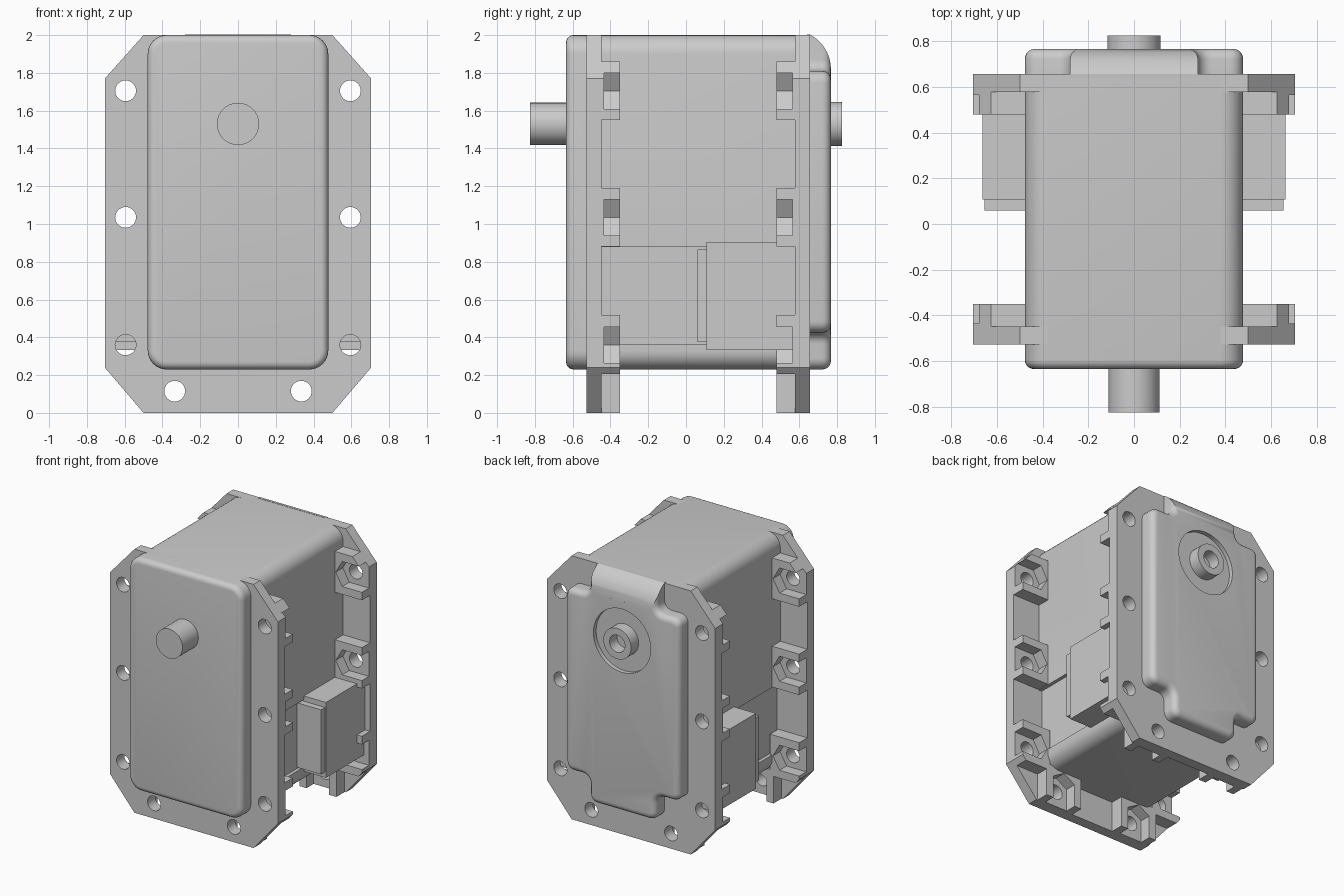
import bpy, bmesh, math
from mathutils import Vector

if "Cube" in bpy.data.objects:
    bpy.data.objects.remove(bpy.data.objects["Cube"])


def prism(name, profiles, y0, y1, bevel=0.0):
    """Extrude closed x-z profiles from y0 to y1, optionally rounding the rim at y1."""
    bm = bmesh.new()
    for prof in profiles:
        face = bm.faces.new([bm.verts.new((x, y0, z)) for x, z in prof])
        out = bmesh.ops.extrude_face_region(bm, geom=[face], use_keep_orig=True)
        for v in out["geom"]:
            if isinstance(v, bmesh.types.BMVert):
                v.co.y = y1
    bmesh.ops.recalc_face_normals(bm, faces=bm.faces[:])
    if bevel:
        rim = [e for e in bm.edges if all(abs(v.co.y - y1) < 1e-5 for v in e.verts)]
        bmesh.ops.bevel(bm, geom=rim, offset=bevel, segments=5, profile=0.5, affect='EDGES')
        bmesh.ops.recalc_face_normals(bm, faces=bm.faces[:])
    me = bpy.data.meshes.new(name)
    bm.to_mesh(me)
    bm.free()
    ob = bpy.data.objects.new(name, me)
    bpy.context.collection.objects.link(ob)
    return ob


def activate(ob):
    bpy.ops.object.select_all(action='DESELECT')
    ob.select_set(True)
    bpy.context.view_layer.objects.active = ob


def cut(ob, cutter):
    mod = ob.modifiers.new("cut", 'BOOLEAN')
    mod.operation, mod.solver, mod.object = 'DIFFERENCE', 'EXACT', cutter
    activate(ob)
    bpy.ops.object.modifier_apply(modifier=mod.name)
    bpy.data.objects.remove(cutter, do_unlink=True)


def smooth(ob):
    activate(ob)
    bpy.ops.object.shade_smooth_by_angle(angle=math.radians(32))


def circle(cx, cz, r, n=32):
    return [(cx + r * math.cos(2 * math.pi * i / n), cz + r * math.sin(2 * math.pi * i / n))
            for i in range(n)]


def rect(x0, x1, z0, z1):
    return [(x0, z0), (x1, z0), (x1, z1), (x0, z1)]


def rounded(points, n=6):
    """Fillet right-angled corners given as (x, z, radius)."""
    out = []
    for i, (x, z, r) in enumerate(points):
        p = Vector((x, z))
        if not r:
            out.append((x, z))
            continue
        d1 = (Vector(points[i - 1][:2]) - p).normalized()
        d2 = (Vector(points[(i + 1) % len(points)][:2]) - p).normalized()
        for k in range(n + 1):
            a = math.pi / 2 * k / n
            q = p + r * (d1 + d2) - r * (math.cos(a) * d2 + math.sin(a) * d1)
            out.append((q.x, q.y))
    return out


def both(prof):
    """A profile plus its left-right mirror."""
    return [prof, [(-x, z) for x, z in reversed(prof)]]


# Main housing with rounded front rim
housing = prism("housing", [rounded([(x, z, 0.1) for x, z in rect(-0.478, 0.478, 0.23, 2.0)], 8)],
                0.65, -0.635, 0.04)
# Shallow side recesses around the connectors
cut(housing, prism("recess_cutter", both(rect(0.452, 0.6, 0.365, 0.877)), -0.45, 0.58))
smooth(housing)

# Mounting flanges: drilled plate plus nut-pocket tabs facing inward
OCT = [(-0.5, 0), (0.5, 0), (0.705, 0.24), (0.705, 1.77),
       (0.5, 2), (-0.5, 2), (-0.705, 1.77), (-0.705, 0.24)]
SIDE_Z = (0.36, 1.035, 1.705)
BX, BZ, HX = 0.335, 0.115, 0.595
SIDE_HOLES = [h for z in SIDE_Z for h in both(circle(HX, z, 0.055))]
BOTTOM_HOLES = both(circle(BX, BZ, 0.055))

side_tabs = [
    [(0.46, 0.205), (0.675, 0.205), (0.705, 0.24), (0.705, 0.518), (0.46, 0.518)],
    rect(0.46, 0.705, 0.88, 1.19),
    [(0.46, 1.55), (0.705, 1.55), (0.705, 1.77), (0.625, 1.86), (0.46, 1.86)],
]
side_pockets = [[(0.8, z - 0.095), (0.8, z + 0.095), (HX - 0.055, z + 0.095),
                 (HX - 0.11, z), (HX - 0.055, z - 0.095)] for z in SIDE_Z]
bottom_pocket = [(BX - 0.095, -0.1), (BX + 0.095, -0.1), (BX + 0.095, BZ + 0.055),
                 (BX, BZ + 0.11), (BX - 0.095, BZ + 0.055)]

for label, y, s in (("front", -0.528, 1), ("back", 0.657, -1)):
    plate = prism(label + "_flange", [OCT], y, y + s * 0.08)
    cut(plate, prism("hole_cutter", SIDE_HOLES + BOTTOM_HOLES, y - s * 0.1, y + s * 0.3))
    smooth(plate)
    groups = (("_side_tabs", side_tabs, side_pockets, SIDE_HOLES),
              ("_bottom_tabs", [rect(0.18, 0.49, 0, 0.25)], [bottom_pocket], BOTTOM_HOLES))
    for suffix, tabs, pockets, holes in groups:
        ob = prism(label + suffix, [t for p in tabs for t in both(p)], y + s * 0.08, y + s * 0.178)
        cut(ob, prism("pocket_cutter", [t for p in pockets for t in both(p)],
                      y + s * 0.093, y + s * 0.3))
        cut(ob, prism("hole_cutter", holes, y - s * 0.1, y + s * 0.3))
        smooth(ob)

# Side connectors: plug and its smaller collar
prism("connector_plugs", both(rect(0.44, 0.663, 0.333, 0.905)), 0.108, 0.58)
prism("connector_collars", both(rect(0.44, 0.655, 0.375, 0.865)), 0.06, 0.11)

# Back cover: cross-like outline with filleted notches at the corners
half = [(0.28, 0.23, 0.06), (0.28, 0.425, 0.06), (0.478, 0.425, 0.06),
        (0.478, 1.81, 0.06), (0.28, 1.81, 0.06), (0.28, 2.1, 0)]
outline = rounded(half + [(-x, z, r) for x, z, r in reversed(half)])
cover = prism("back_cover", [outline], 0.64, 0.767, 0.045)

# Curved top of the cover: profile in y-z swept across x
R, CY, CZ = 0.207, 0.56, 1.82
arc = [(CY + R * math.cos(math.radians(a)), CZ + R * math.sin(math.radians(a)))
       for a in range(2, 63, 6)]
arc += [(0.6, 2.0), (0.6, 2.3), (1.0, 2.3), (1.0, arc[0][1])]
curve_cut = prism("top_cutter", [[(-y, z) for y, z in arc]], -0.6, 0.6)
for v in curve_cut.data.vertices:
    v.co.x, v.co.y = v.co.y, -v.co.x
cut(cover, curve_cut)

# Round well and hollow boss on the back
SZ = 1.53
cut(cover, prism("well_cutter", [circle(0, SZ, 0.24, 48)], 0.735, 0.9))
smooth(cover)
boss = prism("back_boss", [circle(0, SZ, 0.117)], 0.69, 0.825)
cut(boss, prism("bore_cutter", [circle(0, SZ, 0.065)], 0.73, 0.9))
smooth(boss)

# Output shaft on the front
smooth(prism("output_shaft", [circle(0, SZ, 0.112)], -0.6, -0.825))
